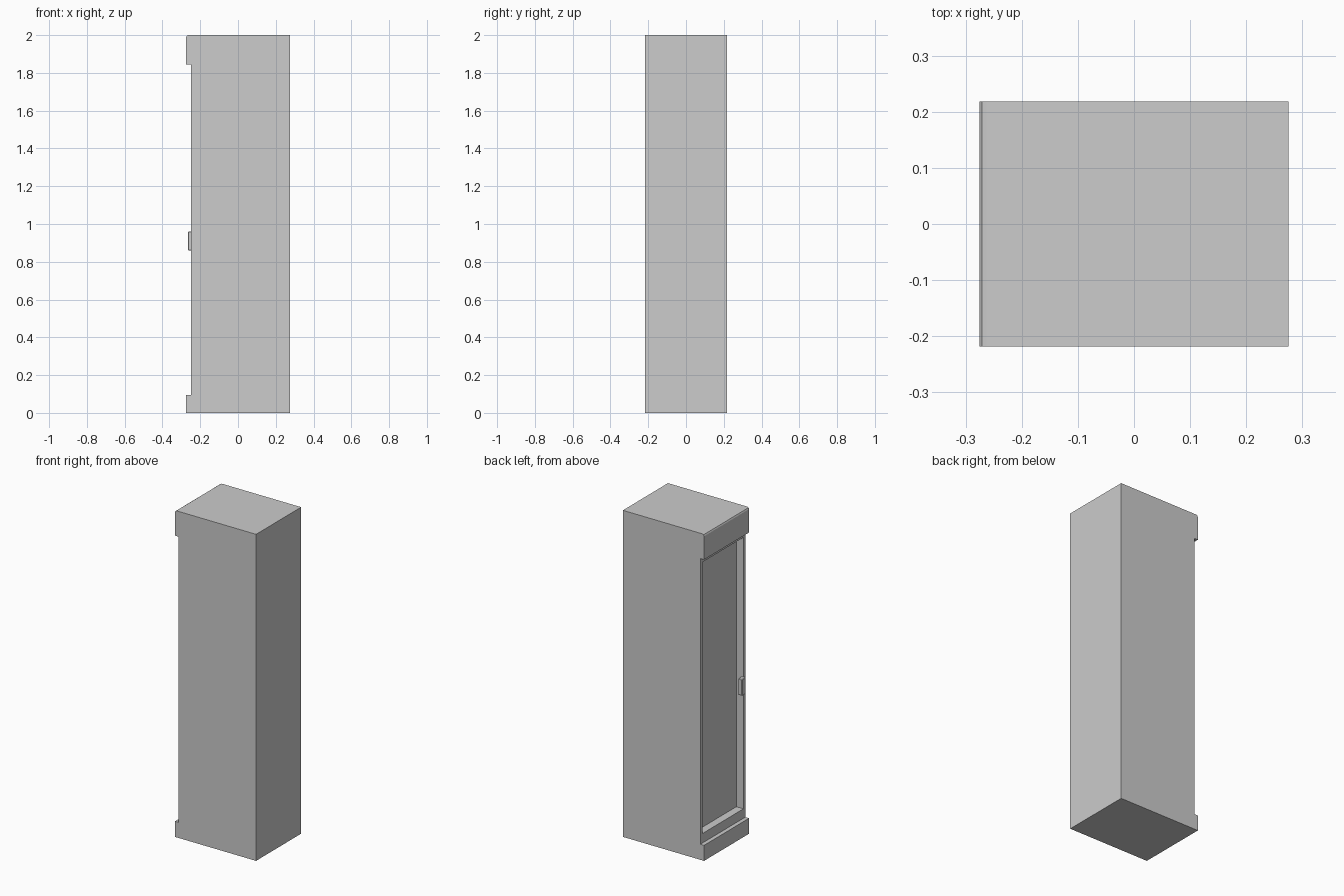
import bpy
import bmesh

if "Cube" in bpy.data.objects:
    bpy.data.objects.remove(bpy.data.objects["Cube"], do_unlink=True)

grey = bpy.data.materials.new("light grey")
grey.use_nodes = True
grey.diffuse_color = (0.604, 0.604, 0.604, 1)
grey.node_tree.nodes["Principled BSDF"].inputs["Base Color"].default_value = grey.diffuse_color

HALF_X, HALF_Y, HEIGHT = 0.275, 0.218, 2.0
DOOR_X = -0.25          # face of the door frame
PANEL_X = -0.202        # face of the recessed panel


def extrude_profile(name, profile, y0, y1):
    """Closed x-z outline swept along y."""
    bm = bmesh.new()
    face = bm.faces.new([bm.verts.new((x, y0, z)) for x, z in profile])
    swept = bmesh.ops.extrude_face_region(bm, geom=[face])["geom"]
    verts = [v for v in swept if isinstance(v, bmesh.types.BMVert)]
    bmesh.ops.translate(bm, verts=verts, vec=(0, y1 - y0, 0))
    bmesh.ops.recalc_face_normals(bm, faces=bm.faces)
    mesh = bpy.data.meshes.new(name)
    bm.to_mesh(mesh)
    bm.free()
    mesh.materials.append(grey)
    obj = bpy.data.objects.new(name, mesh)
    bpy.context.collection.objects.link(obj)
    return obj


def box(name, x0, x1, y0, y1, z0, z1):
    return extrude_profile(name, [(x0, z0), (x1, z0), (x1, z1), (x0, z1)], y0, y1)


# Cabinet with projecting plinth and a header with a softened top edge
cabinet = extrude_profile("cabinet", [
    (HALF_X, 0), (HALF_X, HEIGHT),
    (-HALF_X + 0.012, HEIGHT), (-HALF_X + 0.004, HEIGHT - 0.004),
    (-HALF_X, HEIGHT - 0.012),
    (-HALF_X, 1.845), (DOOR_X, 1.845),
    (DOOR_X, 0.095), (-HALF_X, 0.095), (-HALF_X, 0),
], -HALF_Y, HALF_Y)

# Recessed door panel
cutter = box("panel_cutter", DOOR_X - 0.02, PANEL_X, -0.199, 0.199, 0.153, 1.815)
cutter.hide_render = True
cut = cabinet.modifiers.new("door_recess", "BOOLEAN")
cut.operation = "DIFFERENCE"
cut.solver = "EXACT"
cut.object = cutter
bpy.context.view_layer.objects.active = cabinet
bpy.ops.object.modifier_apply(modifier=cut.name)
bpy.data.objects.remove(cutter, do_unlink=True)

# Door pull beside the frame edge
handle = box("door_handle", -0.264, -0.236, -0.204, -0.166, 0.86, 0.96)
bevel = handle.modifiers.new("soft_edges", "BEVEL")
bevel.width = 0.003
bevel.segments = 1
